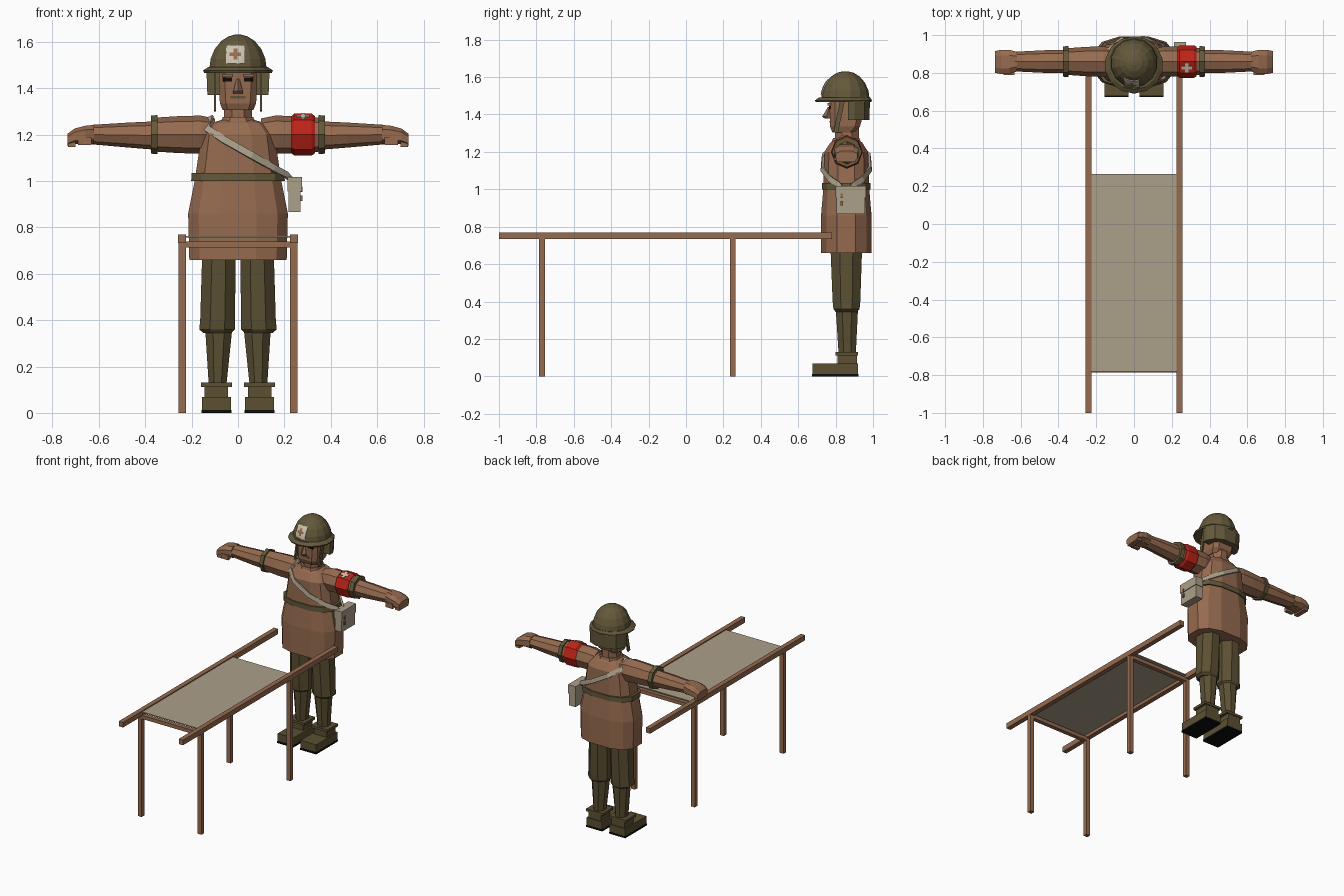
import bpy, bmesh, math
from mathutils import Vector, Matrix

cube = bpy.data.objects.get("Cube")
if cube:
    bpy.data.objects.remove(cube, do_unlink=True)


def material(name, *srgb):
    m = bpy.data.materials.new(name)
    m.use_nodes = True
    col = [(c / 255) ** 2.2 for c in srgb] + [1]
    m.diffuse_color = col
    bsdf = m.node_tree.nodes["Principled BSDF"]
    bsdf.inputs["Base Color"].default_value = col
    bsdf.inputs["Roughness"].default_value = 0.9
    return m


BROWN = material("brown", 148, 106, 80)
OLIVE = material("helmet olive", 100, 89, 61)
DRAB = material("trouser drab", 92, 81, 54)
CANVAS = material("canvas", 170, 158, 137)
PALE = material("pale cloth", 205, 195, 175)
RED = material("red", 188, 40, 30)
BLACK = material("black", 20, 20, 20)
CY = 0.857  # depth of the figure's centre line


def finish(name, bm, mats, mirror=False):
    bmesh.ops.recalc_face_normals(bm, faces=bm.faces)
    me = bpy.data.meshes.new(name)
    bm.to_mesh(me)
    bm.free()
    ob = bpy.data.objects.new(name, me)
    bpy.context.collection.objects.link(ob)
    for m in mats if isinstance(mats, list) else [mats]:
        me.materials.append(m)
    if mirror:
        ob.modifiers.new("Mirror", "MIRROR")
    return ob


def loft(name, mat, rings, sides=8, power=1.0, phase=0.0, axis="Z", mirror=False, keep_back=None):
    """Rings are (position on axis, centre u, centre v, radius u, radius v)."""
    pts = []
    for i in range(sides):
        a = 2 * math.pi * (i + phase) / sides
        pts.append([math.copysign(abs(f(a)) ** power, f(a)) for f in (math.cos, math.sin)])
    mu, mv = (max(abs(p[k]) for p in pts) for k in (0, 1))
    bm = bmesh.new()
    loops = []
    for t, cu, cv, ru, rv in rings:
        uv = [(cu + ru * u / mu, cv + rv * v / mv) for u, v in pts]
        loops.append([bm.verts.new((u, v, t) if axis == "Z" else (t, u, v)) for u, v in uv])
    for a, b in zip(loops, loops[1:]):
        for i in range(sides):
            j = (i + 1) % sides
            bm.faces.new((a[i], a[j], b[j], b[i]))
    bm.faces.new(loops[0])
    bm.faces.new(loops[-1])
    if keep_back is not None:
        cut = bmesh.ops.bisect_plane(bm, geom=bm.verts[:] + bm.edges[:] + bm.faces[:],
                                     plane_co=(0, keep_back, 0), plane_no=(0, -1, 0), clear_outer=True)
        edges = [e for e in cut["geom_cut"] if isinstance(e, bmesh.types.BMEdge)]
        bmesh.ops.holes_fill(bm, edges=edges)
    return finish(name, bm, mat, mirror)


def box(name, mat, x, y, z, mirror=False, tilt=0.0):
    """Box between ranges, tilted about its own x axis."""
    mid = Vector([(a + b) / 2 for a, b in (x, y, z)])
    size = [b - a for a, b in (x, y, z)]
    bm = bmesh.new()
    bmesh.ops.create_cube(bm, size=1, matrix=Matrix.Translation(mid) @ Matrix.Rotation(tilt, 4, "X")
                          @ Matrix.Diagonal((*size, 1)))
    return finish(name, bm, mat, mirror)


# Stretcher
box("stretcher_poles", BROWN, (0.224, 0.258), (-1, 0.78), (0.733, 0.77), True)
box("stretcher_canvas", CANVAS, (-0.226, 0.226), (-0.78, 0.265), (0.756, 0.763))
for end, y in (("front", -0.77), ("back", 0.25)):
    box(end + "_stretcher_legs", BROWN, (0.225, 0.256), (y - 0.015, y + 0.015), (0, 0.735), True)
    box(end + "_crossbar", BROWN, (-0.226, 0.226), (y - 0.015, y + 0.015), (0.714, 0.74))

# Boots, gaiters and trousers
box("soles", BLACK, (0.028, 0.157), (0.673, 0.922), (0, 0.013), True)
box("shoes", DRAB, (0.03, 0.155), (0.677, 0.92), (0.013, 0.068), True)
box("boot_ankles", DRAB, (0.043, 0.145), (0.81, 0.915), (0.065, 0.115), True)
box("boot_cuffs", DRAB, (0.025, 0.16), (0.80, 0.92), (0.112, 0.13), True)
loft("gaiters", DRAB, [(0.12, 0.088, 0.862, 0.038, 0.046), (0.37, 0.083, 0.86, 0.059, 0.06)],
     phase=0.5, mirror=True)
loft("trousers", DRAB, [(0.345, 0.09, 0.858, 0.06, 0.058), (0.36, 0.09, 0.858, 0.077, 0.07),
                        (0.4, 0.088, 0.858, 0.075, 0.074), (0.7, 0.082, CY, 0.072, 0.085)],
     phase=0.5, mirror=True)

# Tunic, belt, collar
loft("tunic", BROWN, [(0.66, 0, CY, 0.21, 0.135), (0.86, 0, CY, 0.215, 0.135), (1.0, 0, CY, 0.187, 0.123),
                      (1.2, 0, CY, 0.157, 0.117), (1.25, 0, CY, 0.115, 0.085), (1.265, 0, CY, 0.065, 0.065)],
     12, 0.75, 0.5)
loft("belt", OLIVE, [(1.0, 0, CY, 0.202, 0.13), (1.035, 0, CY, 0.2, 0.13)], 12, 0.75, 0.5)
loft("collar", BROWN, [(1.23, 0, CY, 0.085, 0.085), (1.275, 0, CY, 0.066, 0.07)], 8, 0.8, 0.5)

# Arms and hands
Z = 1.2
loft("sleeves", BROWN, [(0.1, 0.86, Z, 0.07, 0.07), (0.16, 0.86, Z, 0.08, 0.082), (0.25, 0.86, Z, 0.078, 0.08),
                        (0.36, 0.86, Z, 0.07, 0.073)], axis="X", mirror=True)
loft("sleeve_cuffs", OLIVE, [(0.348, 0.86, Z, 0.082, 0.084), (0.376, 0.86, Z, 0.08, 0.082)], axis="X", mirror=True)
loft("forearms", BROWN, [(0.36, 0.86, 1.196, 0.06, 0.061), (0.47, 0.86, 1.198, 0.06, 0.054),
                         (0.63, 0.86, 1.2, 0.052, 0.042)], axis="X", mirror=True)
loft("hands", BROWN, [(0.62, 0.86, 1.2, 0.052, 0.042), (0.66, 0.858, 1.2, 0.064, 0.038),
                      (0.705, 0.858, 1.192, 0.064, 0.034), (0.735, 0.858, 1.177, 0.058, 0.027)],
     power=0.7, phase=0.5, axis="X", mirror=True)
box("fingertips", BROWN, (0.7, 0.733), (0.805, 0.91), (1.147, 1.18), True)
box("thumbs", BROWN, (0.632, 0.69), (0.79, 0.815), (1.155, 1.19), True)

# Armband with a cross on the upper front facet
loft("armband", RED, [(0.228, 0.86, Z, 0.076, 0.078), (0.242, 0.86, Z, 0.086, 0.09),
                      (0.318, 0.86, Z, 0.086, 0.09), (0.332, 0.86, Z, 0.078, 0.08)], axis="X")
for name, w, d in (("armband_cross_bar", 0.028, 0.009), ("armband_cross_post", 0.009, 0.028)):
    box(name, PALE, (0.28 - w, 0.28 + w), (0.828 - d, 0.828 + d), (1.274, 1.282), tilt=math.radians(23))

# Satchel
box("satchel", CANVAS, (0.217, 0.27), (0.805, 0.958), (0.867, 1.01))
box("satchel_flap", CANVAS, (0.213, 0.275), (0.8, 0.963), (0.955, 1.018))
for z in (0.925, 0.965):
    box("satchel_buckle", BROWN, (0.27, 0.279), (0.826, 0.84), (z - 0.012, z + 0.012))

# Shoulder strap, crossing the front and the back alike
path = [(-0.12, CY, 1.275), (-0.132, 0.79, 1.225), (-0.06, 0.732, 1.178), (0.06, 0.728, 1.11),
        (0.155, 0.77, 1.055), (0.21, 0.815, 1.025), (0.235, 0.83, 1.0)]
for side, s in (("front", 1), ("back", -1)):
    pts = [Vector((x, CY + s * (y - CY), z)) for x, y, z in path]
    bm = bmesh.new()
    rows = []
    for i, p in enumerate(pts):
        along = pts[min(i + 1, len(pts) - 1)] - pts[max(i - 1, 0)]
        out = Vector((p.x, p.y - CY, max(0, p.z - 1.15) * 2))
        across = along.cross(out).normalized() * 0.015
        rows.append((bm.verts.new(p + across), bm.verts.new(p - across)))
    for a, b in zip(rows, rows[1:]):
        bm.faces.new((a[0], a[1], b[1], b[0]))
    strap = finish(side + "_shoulder_strap", bm, CANVAS)
    thick = strap.modifiers.new("Solidify", "SOLIDIFY")
    thick.thickness, thick.offset = 0.012, 0

# Neck, head and face
loft("neck", BROWN, [(1.22, 0, 0.86, 0.06, 0.064), (1.34, 0, 0.86, 0.06, 0.064)], phase=0.5)
loft("head", BROWN, [(1.305, 0, 0.84, 0.066, 0.058), (1.335, 0, 0.85, 0.078, 0.08),
                     (1.39, 0, CY, 0.082, 0.088), (1.49, 0, CY, 0.082, 0.09)], 8, 0.45, 0.5)
loft("nose", BROWN, [(1.378, 0, 0.76, 0.022, 0.018), (1.388, 0, 0.752, 0.02, 0.024),
                     (1.44, 0, 0.766, 0.007, 0.008)], 4)
box("eyes", BLACK, (0.026, 0.064), (0.764, 0.773), (1.43, 1.447), True)
box("brows", BROWN, (0.022, 0.068), (0.757, 0.775), (1.449, 1.461), True)
box("mouth", DRAB, (-0.032, 0.032), (0.766, 0.775), (1.356, 1.366))
box("chin_straps", OLIVE, (0.094, 0.104), (0.805, 0.83), (1.3, 1.47), True, math.radians(-12))

# Helmet: dome, brim, neck guard
HY, HZ, RX, RY, RZ = 0.852, 1.48, 0.124, 0.13, 0.152
rings = []
for deg in (0, 18, 36, 54, 70, 84):
    c, s = math.cos(math.radians(deg)), math.sin(math.radians(deg))
    rings.append((HZ + RZ * s, 0, HY, RX * c, RY * c))
loft("helmet_dome", OLIVE, rings, 14, phase=0.5)
loft("helmet_brim", OLIVE, [(1.466, 0, 0.842, 0.146, 0.148), (1.476, 0, 0.842, 0.151, 0.152),
                            (1.492, 0, 0.848, 0.128, 0.136)], 14, phase=0.5)
loft("neck_guard", OLIVE, [(1.37, 0, CY, 0.132, 0.123), (1.475, 0, CY, 0.136, 0.127)],
     12, 0.8, 0.5, keep_back=0.867)

# Helmet badge, wrapped on the dome, with the cross picked out by cell
bm = bmesh.new()
N = 5
grid = []
for r in range(N + 1):
    row = []
    for c in range(N + 1):
        x, z = -0.052 + 0.082 * c / N, 1.507 + 0.08 * r / N
        depth = math.sqrt(1 - (x / RX) ** 2 - ((z - HZ) / RZ) ** 2)
        row.append(bm.verts.new((x, HY - RY * depth - 0.004, z)))
    grid.append(row)
for r in range(N):
    for c in range(N):
        f = bm.faces.new((grid[r][c], grid[r][c + 1], grid[r + 1][c + 1], grid[r + 1][c]))
        inside = 0 < r < N - 1 and 0 < c < N - 1
        f.material_index = int(inside and (r == N // 2 or c == N // 2))
badge = finish("helmet_badge", bm, [PALE, BROWN])
badge.modifiers.new("Solidify", "SOLIDIFY").thickness = 0.006
